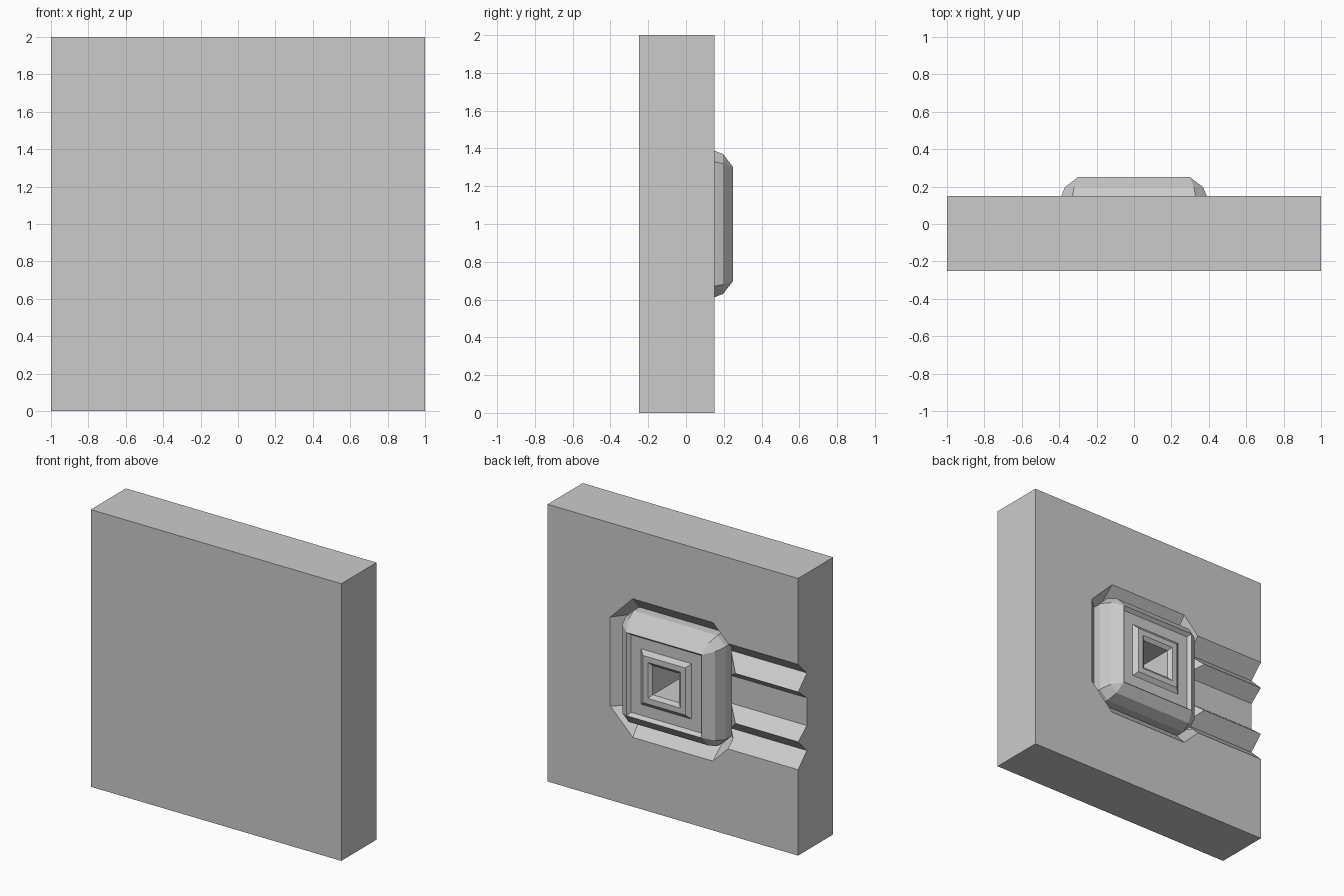
import bpy, bmesh

if "Cube" in bpy.data.objects:
    bpy.data.objects.remove(bpy.data.objects["Cube"])


def finish(name, bm):
    bmesh.ops.remove_doubles(bm, verts=bm.verts, dist=1e-5)
    bmesh.ops.recalc_face_normals(bm, faces=bm.faces)
    mesh = bpy.data.meshes.new(name)
    bm.to_mesh(mesh)
    bm.free()
    obj = bpy.data.objects.new(name, mesh)
    bpy.context.collection.objects.link(obj)
    return obj


def loft(name, rings):
    """Closed solid through square rings (half size, straight half length, y) with cut corners."""
    bm = bmesh.new()
    loops = []
    for h, f, y in rings:
        pts = [(h, -f), (h, f), (f, h), (-f, h), (-h, f), (-h, -f), (-f, -h), (f, -h)]
        loops.append([bm.verts.new((x, y, 1 + z)) for x, z in pts])
    for a, b in zip(loops, loops[1:]):
        for i in range(8):
            j = (i + 1) % 8
            bm.faces.new((a[i], a[j], b[j], b[i]))
    bm.faces.new(loops[0])
    bm.faces.new(loops[-1])
    return finish(name, bm)


def prism(name, profile, x0, x1):
    """Profile of (z offset, y) points extruded along x."""
    bm = bmesh.new()
    face = bm.faces.new([bm.verts.new((x0, y, 1 + z)) for z, y in profile])
    ext = bmesh.ops.extrude_face_region(bm, geom=[face])
    moved = [v for v in ext["geom"] if isinstance(v, bmesh.types.BMVert)]
    bmesh.ops.translate(bm, verts=moved, vec=(x1 - x0, 0, 0))
    return finish(name, bm)


def combine(target, tool, operation):
    mod = target.modifiers.new("combine", "BOOLEAN")
    mod.operation = operation
    mod.solver = "EXACT"
    mod.object = tool
    bpy.context.view_layer.objects.active = target
    bpy.ops.object.modifier_apply(modifier=mod.name)
    bpy.data.objects.remove(tool)


# Wall slab
slab = prism("wall_panel", [(-1, -.25), (1, -.25), (1, .15), (-1, .15)], -1, 1)

# Octagonal recess around the boss
recess = loft("recess_cutter", [(.395, .33, .05), (.50, .32, .15), (.5525, .315, .20)])
combine(slab, recess, "DIFFERENCE")

# Ridged channel running out to the side
half = [(.10, .05), (.18, .149), (.28, .05), (.43, .20)]
profile = [(-z, y) for z, y in reversed(half)] + half
combine(slab, prism("channel_cutter", profile, -1.2, -.38), "DIFFERENCE")

# Rounded boss with a stepped face
boss = loft("boss", [
    (.40, .335, .0), (.40, .335, .12), (.37, .32, .197), (.30, .30, .25),
    (.28, .28, .225), (.20, .20, .225), (.17, .17, .25),
    (.13, .13, .25), (.105, .105, .23)])
combine(slab, boss, "UNION")

# Deep square socket
combine(slab, loft("socket_cutter", [(.105, .105, -.10), (.105, .105, .235)]), "DIFFERENCE")
